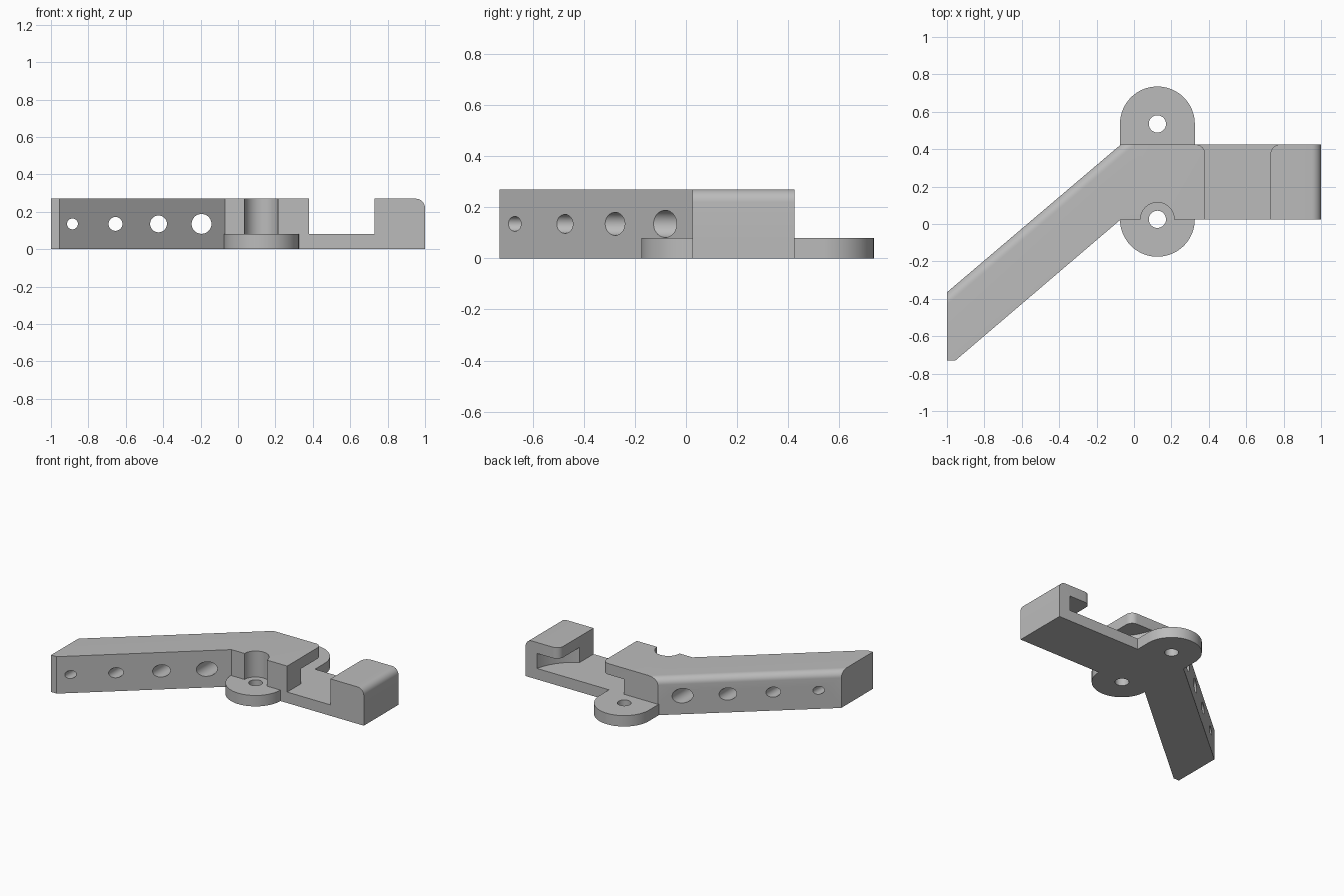
import bpy
import bmesh
from math import pi, sin, cos
from mathutils import Vector

if "Cube" in bpy.data.objects:
    bpy.data.objects.remove(bpy.data.objects["Cube"], do_unlink=True)

H, PLATE = 0.27, 0.08          # full height, plate height
FRONT, BACK = 0.025, 0.425     # depth of the clamp
LUG_X, LUG_R = 0.125, 0.2

grey = bpy.data.materials.new("plain_grey")
grey.use_nodes = True
grey.diffuse_color = (0.5, 0.5, 0.5, 1)
grey.node_tree.nodes["Principled BSDF"].inputs["Base Color"].default_value = (0.5, 0.5, 0.5, 1)


def prism(name, outline, z0, z1, rounds=(), radius=0.05):
    """Extrude an outline upward, then round the edges with the given end points."""
    bm = bmesh.new()
    face = bm.faces.new([bm.verts.new((x, y, z0)) for x, y in outline])
    up = bmesh.ops.extrude_face_region(bm, geom=[face])["geom"]
    bmesh.ops.translate(bm, vec=(0, 0, z1 - z0), verts=[v for v in up if isinstance(v, bmesh.types.BMVert)])
    bmesh.ops.recalc_face_normals(bm, faces=bm.faces)
    chosen = []
    for a, b in rounds:
        for e in bm.edges:
            p, q = (v.co for v in e.verts)
            a3, b3 = Vector(a), Vector(b)
            if min((p - a3).length + (q - b3).length, (p - b3).length + (q - a3).length) < 1e-4:
                chosen.append(e)
    if chosen:
        bmesh.ops.bevel(bm, geom=chosen, offset=radius, segments=8, profile=0.5, affect='EDGES')
    mesh = bpy.data.meshes.new(name)
    bm.to_mesh(mesh)
    bm.free()
    mesh.materials.append(grey)
    obj = bpy.data.objects.new(name, mesh)
    bpy.context.collection.objects.link(obj)
    return obj


def arc(x, y, r, start=0, sweep=2 * pi, n=64):
    count = n if sweep > 6 else n + 1
    return [(x + r * cos(start + sweep * i / n), y + r * sin(start + sweep * i / n)) for i in range(count)]


def box(x0, x1, y0, y1):
    return [(x0, y0), (x1, y0), (x1, y1), (x0, y1)]


def combine(target, tool, operation):
    mod = target.modifiers.new("combine", 'BOOLEAN')
    mod.operation, mod.solver, mod.object = operation, 'EXACT', tool
    bpy.context.view_layer.update()
    bpy.context.view_layer.objects.active = target
    bpy.ops.object.modifier_apply(modifier=mod.name)
    bpy.data.objects.remove(tool, do_unlink=True)


# Slanted arm and centre block
elbow, arm_tip, block_x = (-0.07, BACK), (-1, -0.365), 0.38
bracket = prism("bracket_body",
                [arm_tip, (-1, -0.73), (-0.955, -0.73), (-0.07, FRONT), (block_x, FRONT), (block_x, BACK), elbow],
                0, H,
                [((*arm_tip, H), (*elbow, H)), ((block_x, BACK, 0), (block_x, BACK, H))])

# Clamp floor, hooked end, and the two screw lugs
hook_x = 0.73
parts = [
    prism("clamp_floor", box(0.2, 1, FRONT, BACK), 0, PLATE),
    prism("clamp_hook", box(hook_x, 1, FRONT, BACK), 0, H,
          [((hook_x, BACK, 0), (hook_x, BACK, H)), ((1, FRONT, H), (1, BACK, H))]),
    prism("front_lug", arc(LUG_X, FRONT, LUG_R), 0, PLATE),
    prism("back_lug", arc(LUG_X, 0.535, LUG_R, 0, pi) + [(LUG_X - LUG_R, 0.3), (LUG_X + LUG_R, 0.3)], 0, PLATE),
]
for part in parts:
    combine(bracket, part, 'UNION')

# Round pocket under the clamp lips, screw head recess, screw holes
cutters = [
    prism("pocket_cutter", arc(0.555, 0.5, 0.36), PLATE, 0.19),
    prism("recess_cutter", arc(LUG_X, FRONT, 0.09), PLATE, 0.4),
    prism("front_screw_cutter", arc(LUG_X, FRONT, 0.046), -0.1, 0.4),
    prism("back_screw_cutter", arc(LUG_X, 0.535, 0.046), -0.1, 0.4),
]

# Graded row of holes through the arm
for i in range(4):
    hole = prism("arm_hole_cutter", arc(0, 0, 0.029 + 0.008 * i), -1, 1)
    hole.rotation_euler = (pi / 2, 0, 0)
    hole.location = (-0.885 + 0.23 * i, 0, 0.135)
    cutters.append(hole)
for cutter in cutters:
    combine(bracket, cutter, 'DIFFERENCE')

bpy.ops.object.select_all(action='DESELECT')
bracket.select_set(True)
bpy.context.view_layer.objects.active = bracket
bpy.ops.object.shade_smooth_by_angle(angle=0.5)
